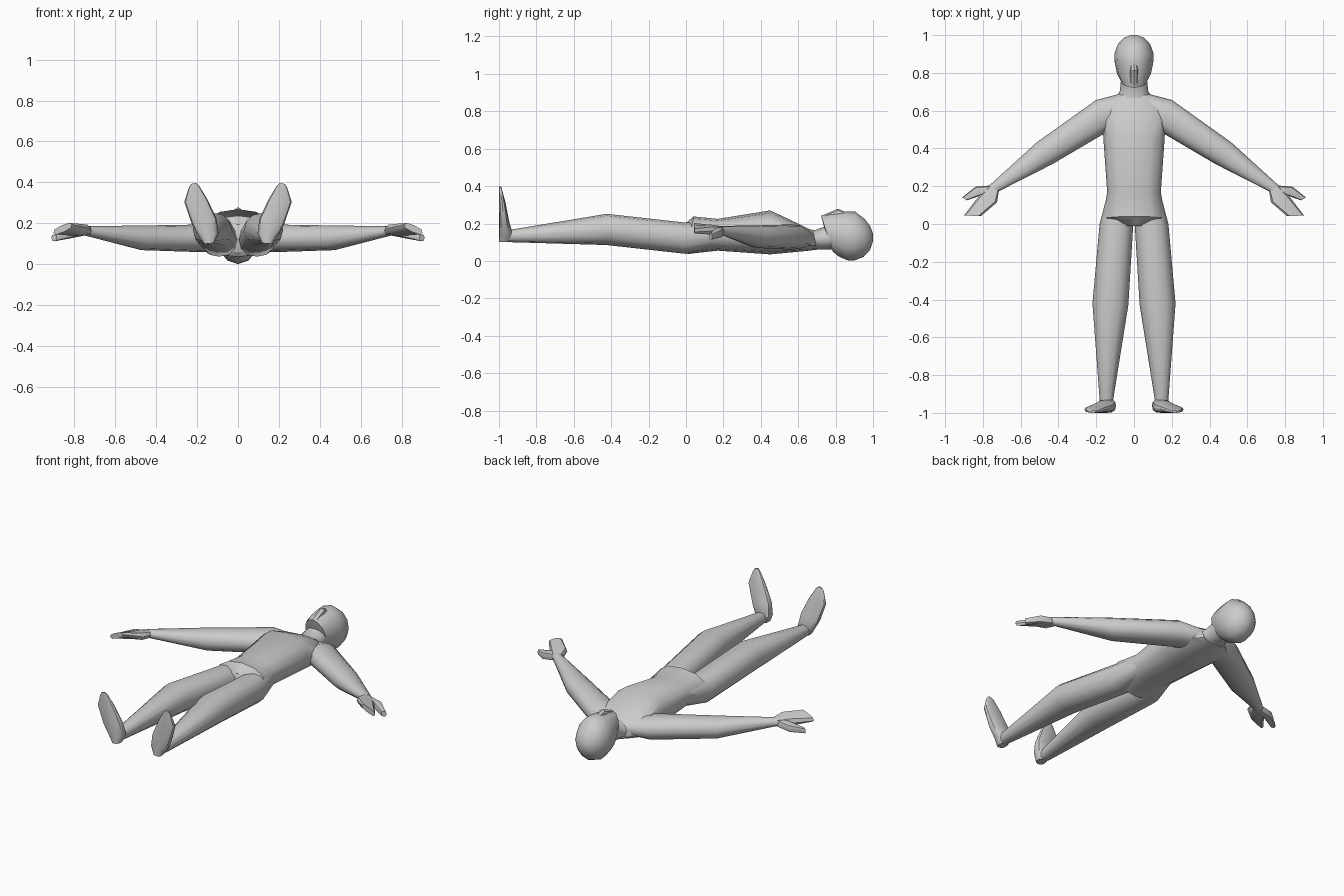
import bpy, bmesh, math
from mathutils import Vector


def loft(name, rings, mirror=False, n=12, power=1.0):
    """Skin elliptical rings; each ring is (edge a, edge b, half-thickness vector)."""
    bm = bmesh.new()
    loops = []
    for a, b, v in rings:
        a, b, v = Vector(a), Vector(b), Vector(v)
        c, u = (a + b) / 2, (b - a) / 2
        loop = []
        for i in range(n):
            t = 2 * math.pi * i / n
            s, k = math.sin(t), math.cos(t)
            s = math.copysign(abs(s) ** power, s)
            k = math.copysign(abs(k) ** power, k)
            loop.append(bm.verts.new(c + u * k + v * s))
        loops.append(loop)
    for p, q in zip(loops, loops[1:]):
        for i in range(n):
            j = (i + 1) % n
            bm.faces.new((p[i], p[j], q[j], q[i]))
    bm.faces.new(loops[0])
    bm.faces.new(loops[-1])
    bmesh.ops.recalc_face_normals(bm, faces=bm.faces)
    me = bpy.data.meshes.new(name)
    bm.to_mesh(me)
    bm.free()
    ob = bpy.data.objects.new(name, me)
    bpy.context.collection.objects.link(ob)
    if mirror:
        m = ob.modifiers.new("Mirror", 'MIRROR')
        m.use_mirror_merge = False
    bpy.ops.object.select_all(action='DESELECT')
    ob.select_set(True)
    bpy.context.view_layer.objects.active = ob
    bpy.ops.object.shade_smooth_by_angle(angle=math.radians(40))
    return ob


def body(y_back, z_back, y_front, z_front, hw):
    """Ring across the body from back point to front point."""
    return ((0, y_back, z_back), (0, y_front, z_front), (hw, 0, 0))


def flat(x0, y0, x1, y1, lo, hi):
    """Ring of a lying limb, edges in plan and z range."""
    z = (lo + hi) / 2
    return ((x0, y0, z), (x1, y1, z), (0, 0, (hi - lo) / 2))


# torso
loft("torso", [
    body(-.01, .06, -.01, .195, .08),
    body(.01, .037, .04, .238, .165),
    body(.17, .055, .17, .225, .142),
    body(.45, .035, .45, .27, .162),
    body(.63, .052, .62, .19, .17),
    body(.70, .06, .68, .16, .085)], power=.85)

# neck
loft("neck", [
    body(.66, .06, .65, .17, .095),
    body(.72, .06, .69, .165, .075),
    body(.76, .062, .745, .185, .07),
    body(.82, .06, .80, .20, .07)])

# head, from chin to crown
loft("head", [
    body(.79, .06, .742, .165, .06),
    body(.785, .05, .722, .243, .068),
    body(.815, .025, .775, .255, .09),
    body(.86, .004, .85, .263, .102),
    body(.90, .002, .905, .263, .104),
    body(.95, .022, .955, .225, .085),
    body(.985, .06, .985, .185, .055),
    body(1.0, .105, 1.0, .145, .018)])

# nose ridge
loft("nose", [
    body(.735, .20, .728, .243, .025),
    body(.815, .22, .812, .279, .022),
    body(.85, .22, .848, .264, .018)], n=8)

# arms
loft("arms", [
    flat(.07, .69, .08, .50, .07, .17),
    flat(.20, .657, .155, .48, .06, .195),
    flat(.515, .432, .43, .318, .07, .19),
    flat(.765, .205, .718, .172, .14, .187)], True, power=.9)

# fingers
loft("fingers", [
    ((.765, .205, .162), (.715, .175, .165), (0, 0, .022)),
    ((.82, .15, .16), (.725, .115, .175), (0, 0, .027)),
    ((.90, .045, .155), (.81, .042, .195), (.005, 0, .016))], True, n=8, power=.7)

# thumbs
loft("thumbs", [
    ((.75, .205, .16), (.755, .15, .165), (0, 0, .022)),
    ((.84, .197, .145), (.808, .152, .155), (0, 0, .024)),
    ((.91, .14, .13), (.885, .125, .13), (0, 0, .017))], True, n=8, power=.7)

# legs
loft("legs", [
    flat(.02, .16, .138, .17, .075, .20),
    flat(.004, -.005, .182, .0, .038, .205),
    flat(.03, -.43, .22, -.42, .085, .252),
    flat(.11, -.93, .182, -.93, .10, .168),
    flat(.115, -.97, .175, -.97, .105, .16)], True, power=.9)


# feet, from heel to toe
def foot(x0, z0, x1, z1, top):
    return ((x0, (top - 1) / 2, z0), (x1, (top - 1) / 2, z1), (0, (top + 1) / 2, 0))


loft("feet", [
    foot(.115, .105, .165, .10, -.94),
    foot(.095, .15, .19, .135, -.925),
    foot(.105, .225, .225, .195, -.945),
    foot(.15, .32, .262, .305, -.965),
    foot(.19, .385, .24, .375, -.983),
    foot(.205, .398, .228, .393, -.988)], True, power=.75)
